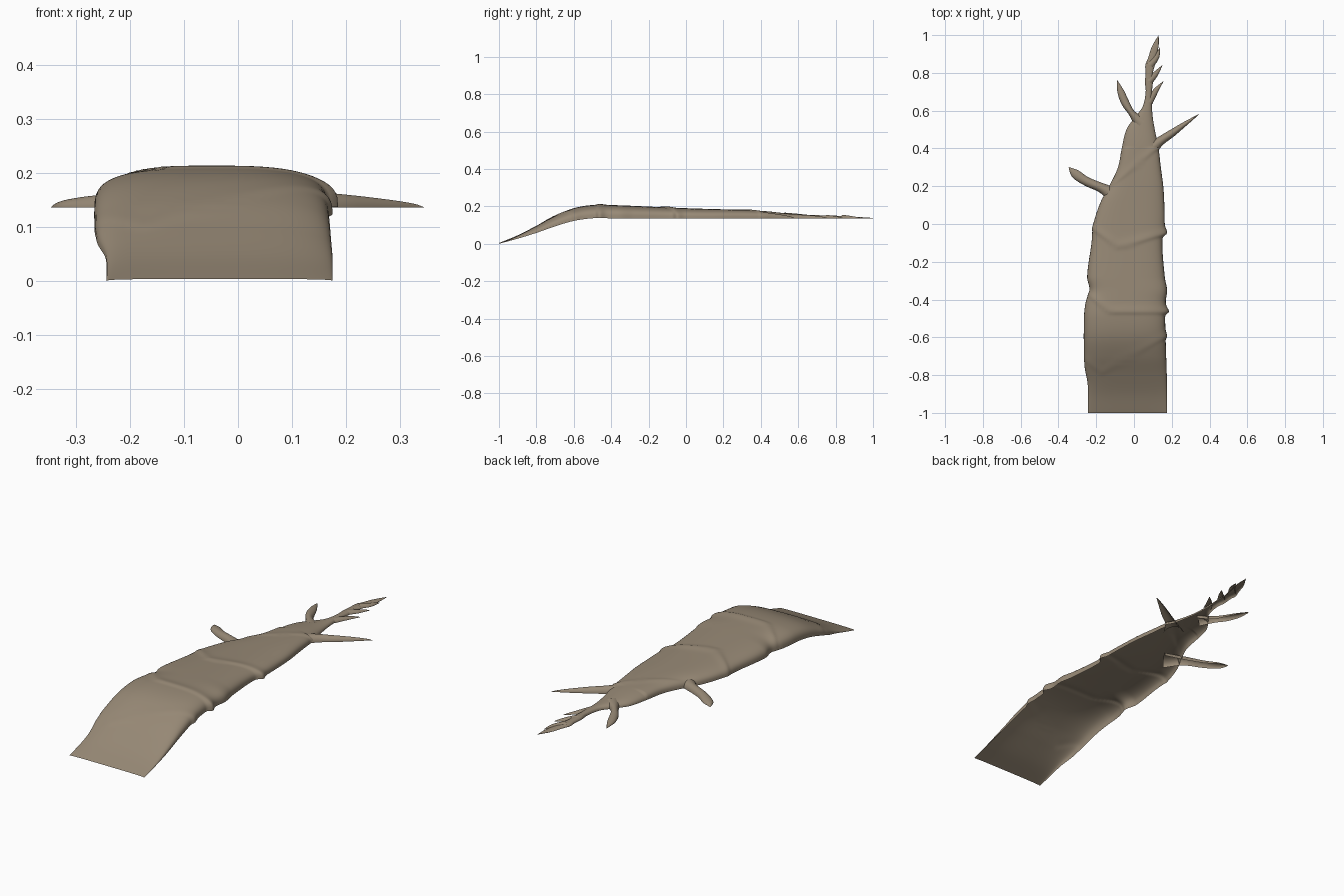
import bpy
import bmesh
import math
from mathutils import Vector

cube = bpy.data.objects.get("Cube")
if cube:
    bpy.data.objects.remove(cube, do_unlink=True)

bark = bpy.data.materials.new("bark brown")
bark.use_nodes = True
bark_colour = (0.31, 0.25, 0.18, 1)
bark.diffuse_color = bark_colour
bark.node_tree.nodes["Principled BSDF"].inputs["Base Color"].default_value = bark_colour
bark.node_tree.nodes["Principled BSDF"].inputs["Roughness"].default_value = 0.9

GROUND = 0.136   # level of the open underside beyond the ramp
ARC = 32         # segments across the shell


def sample(table, t):
    """Smooth interpolation of table rows keyed by their first column."""
    i = 0
    while i < len(table) - 2 and t > table[i + 1][0]:
        i += 1
    a, b = table[i], table[i + 1]
    before, after = table[max(i - 1, 0)], table[min(i + 2, len(table) - 1)]
    span = b[0] - a[0]
    f = min(max((t - a[0]) / span, 0), 1)
    result = []
    for k in range(1, len(a)):
        m0 = (b[k] - before[k]) / (b[0] - before[0]) * span
        m1 = (after[k] - a[k]) / (after[0] - a[0]) * span
        d = b[k] - a[k]
        result.append(a[k] + f * m0 + f * f * (3 * d - 2 * m0 - m1)
                      + f ** 3 * (m0 + m1 - 2 * d))
    return result


def arch(power):
    """Half superellipse from one side (-1) over the top to the other (+1)."""
    points = []
    for i in range(ARC + 1):
        a = math.pi * (1 - i / ARC)
        c, s = math.cos(a), max(math.sin(a), 0)
        points.append((math.copysign(abs(c) ** (2 / power), c), s ** (2 / power)))
    return points


def shell(name, rows):
    """Skin a list of rows of points into an open, smooth shell."""
    bm = bmesh.new()
    grid = [[bm.verts.new(p) for p in row] for row in rows]
    for r0, r1 in zip(grid, grid[1:]):
        for i in range(len(r0) - 1):
            bm.faces.new((r0[i], r0[i + 1], r1[i + 1], r1[i]))
    bmesh.ops.remove_doubles(bm, verts=bm.verts, dist=0.0001)
    bmesh.ops.recalc_face_normals(bm, faces=bm.faces)
    if sum(f.normal.z for f in bm.faces) < 0:
        bmesh.ops.reverse_faces(bm, faces=bm.faces)
    mesh = bpy.data.meshes.new(name)
    bm.to_mesh(mesh)
    bm.free()
    for poly in mesh.polygons:
        poly.use_smooth = True
    mesh.materials.append(bark)
    obj = bpy.data.objects.new(name, mesh)
    bpy.context.collection.objects.link(obj)
    return obj


# Plan outline of the trunk: y, left edge x, right edge x
outline = [
    (-1, -.243, .175), (-.85, -.245, .175), (-.75, -.262, .172),
    (-.5, -.265, .165), (-.41, -.255, .168), (-.35, -.235, .175),
    (-.28, -.248, .163), (-.1, -.225, .15), (0, -.215, .162),
    (.12, -.175, .16), (.2, -.13, .155), (.3, -.085, .142),
    (.4, -.065, .13), (.5, -.04, .11), (.56, 0, .1),
    (.62, .045, .095), (.7, .062, .095), (.75, .058, .1),
    (.8, .062, .1), (.84, .06, .11), (.88, .075, .115),
    (.94, .095, .13), (1, .13, .131),
]
# Side profile of the trunk: y, underside z, top z
profile = [
    (-1, 0, .004), (-.9, .027, .045), (-.8, .058, .096), (-.7, .093, .15),
    (-.6, .122, .19), (-.5, GROUND, .207), (-.4, GROUND, .207),
    (0, GROUND, .19), (.4, GROUND, .176), (.6, GROUND, .156),
    (.8, GROUND, .15), (1, GROUND, .138),
]
# Overlapping bark ridges: strength, then corner points in plan
ridges = [
    (.4, [(-.3, -.69), (-.17, -.79), (.2, -.575)]),
    (1, [(-.28, -.34), (-.13, -.465), (.2, -.465)]),
    (1, [(-.25, 0), (-.08, -.125), (.2, -.035)]),
    (.7, [(-.16, .18), (-.05, .26), (.14, .42)]),
]


def ridge_height(x, y):
    """Sharp on the front side of each ridge, fading slowly behind it."""
    total = 0
    for strength, pts in ridges:
        for (xa, ya), (xb, yb) in zip(pts, pts[1:]):
            if xa <= x < xb:
                d = y - (ya + (yb - ya) * (x - xa) / (xb - xa))
                total += strength * math.exp(-(d / (.012 if d < 0 else .028)) ** 2)
    return total


# Trunk: ramp, raised body and tapering tip in one skin
trunk_rows = []
STEPS = 260
for j in range(STEPS + 1):
    y = -1 + 2 * j / STEPS
    left, right = sample(outline, y)
    low, high = sample(profile, y)
    mid, half = (left + right) / 2, (right - left) / 2
    row = []
    for u, v in arch(3.1 if y < .4 else 2.4):
        x = mid + half * u
        lift = ridge_height(x, y)
        # ridges raise the top and stick out as small lips on the right flank
        flare = .02 * lift * max(u, 0) ** 8 - .003 * lift * max(-u, 0) ** 8
        row.append((x + flare, y, low + (high - low) * v + .005 * lift * v))
    trunk_rows.append(row)
shell("trunk", trunk_rows)


def branch(name, path, widths, height):
    """Half-round tapering shoot along a plan path, open underneath."""
    n = len(path) - 1
    table = [(i / n, *p, w) for i, (p, w) in enumerate(zip(path, widths))]
    rows = []
    steps = 24
    for j in range(steps + 1):
        t = j / steps
        x, y, w = sample(table, t)
        ahead, behind = sample(table, min(t + .02, 1)), sample(table, max(t - .02, 0))
        along = Vector((ahead[0] - behind[0], ahead[1] - behind[1], 0)).normalized()
        side = Vector((along.y, -along.x, 0))
        rise = height * (1 - t) ** .6
        rows.append([Vector((x, y, GROUND)) + side * (w * u) + Vector((0, 0, rise * v))
                     for u, v in arch(2)])
    shell(name, rows)


# Side branches
branch("lower_left_branch",
       [(-.08, .13), (-.16, .185), (-.25, .225), (-.31, .265), (-.345, .3)],
       [.06, .028, .024, .024, .002], .036)
branch("upper_left_branch",
       [(.04, .53), (-.01, .585), (-.045, .64), (-.07, .7), (-.09, .762)],
       [.04, .018, .021, .018, .001], .03)
branch("right_branch",
       [(.06, .37), (.13, .432), (.2, .48), (.27, .53), (.345, .582)],
       [.05, .026, .02, .012, .001], .036)

# Small twigs along the tip
twigs = [((.08, .645), (.115, .705), (.155, .755)),
         ((.08, .755), (.115, .795), (.15, .84)),
         ((.085, .84), (.12, .885), (.138, .935))]
for i, path in enumerate(twigs):
    branch(f"tip_twig_{i + 1}", path, [.02, .014, .001], .018)
